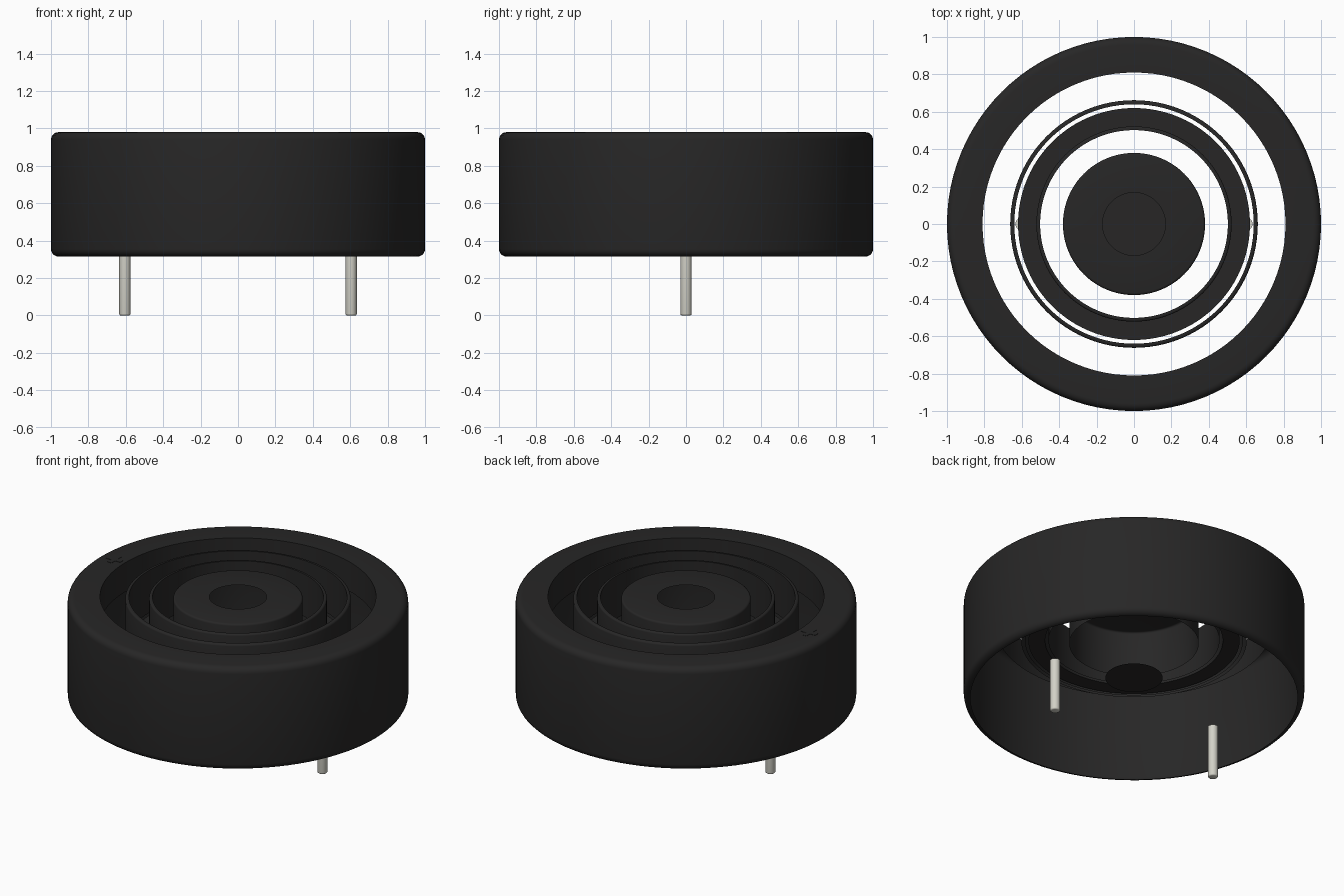
import bpy, bmesh, math
from mathutils import Matrix

if "Cube" in bpy.data.objects:
    bpy.data.objects.remove(bpy.data.objects["Cube"], do_unlink=True)

SEGMENTS = 96


def material(name, rgb, roughness):
    m = bpy.data.materials.new(name)
    m.use_nodes = True
    m.diffuse_color = (*rgb, 1)
    bsdf = m.node_tree.nodes["Principled BSDF"]
    bsdf.inputs["Base Color"].default_value = (*rgb, 1)
    bsdf.inputs["Roughness"].default_value = roughness
    return m


black = material("black plastic", (0.0200, 0.0195, 0.0195), 0.6)
metal = material("pin metal", (0.645, 0.638, 0.571), 0.5)


def finish(name, bm, mat):
    mesh = bpy.data.meshes.new(name)
    bm.to_mesh(mesh)
    bm.free()
    mesh.materials.append(mat)
    ob = bpy.data.objects.new(name, mesh)
    bpy.context.collection.objects.link(ob)
    bpy.ops.object.select_all(action="DESELECT")
    ob.select_set(True)
    bpy.context.view_layer.objects.active = ob
    bpy.ops.object.shade_smooth_by_angle(angle=math.radians(35))
    return ob


def arc(cx, cz, r, start, end, steps=5):
    """Points of a rounded profile corner, angles in degrees."""
    angles = [math.radians(start + (end - start) * i / steps) for i in range(steps + 1)]
    return [(cx + r * math.cos(a), cz + r * math.sin(a)) for a in angles]


def lathe(name, profile, mat, at=(0, 0, 0), segments=SEGMENTS):
    """Turn (radius, height) points round the z axis: up the outside, down the inside."""
    bm = bmesh.new()
    rings = []
    for r, z in profile:
        if r < 1e-6:
            rings.append([bm.verts.new((0, 0, z))] * segments)
        else:
            rings.append([bm.verts.new((r * math.cos(2 * math.pi * i / segments),
                                        r * math.sin(2 * math.pi * i / segments), z))
                          for i in range(segments)])
    for a, b in zip(rings, rings[1:]):
        for i in range(segments):
            j = (i + 1) % segments
            corners = list(dict.fromkeys((a[i], a[j], b[j], b[i])))
            bm.faces.new(corners)
    bmesh.ops.transform(bm, matrix=Matrix.Translation(at), verts=bm.verts)
    return finish(name, bm, mat)


TOP, FLOOR = 0.975, 0.70

# Outer housing: open underneath, rounded edges, wide rim with an inner lip
lathe("housing",
      arc(0.96, 0.355, 0.04, -90, 0) + arc(0.96, 0.94, 0.04, 0, 90)
      + [(0.81, 0.98), (0.81, 0.79)], black)

# Thin outer grille ring
lathe("outer_ring",
      [(0.662, FLOOR)] + arc(0.65, TOP - 0.012, 0.012, 0, 90, 3)
      + [(0.64, TOP), (0.64, FLOOR)], black)

# Inner grille ring with its recessed flange
lathe("inner_ring",
      [(0.62, FLOOR), (0.522, FLOOR)] + arc(0.512, TOP - 0.01, 0.01, 0, 90, 3)
      + [(0.502, TOP), (0.502, FLOOR)], black)

# Central hub with the sound hole, and the disc seen through it
lathe("center_hub",
      [(0.38, 0.68)] + arc(0.368, TOP - 0.012, 0.012, 0, 90, 3) + [(0.168, TOP)], black)
lathe("sound_disc", [(0.168, 0.45), (0, 0.45)], black)

# Polarity mark on the rim
bm = bmesh.new()
a, b = 0.05, 0.014
outline = [(b, b), (b, a), (-b, a), (-b, b), (-a, b), (-a, -b),
           (-b, -b), (-b, -a), (b, -a), (b, -b), (a, -b), (a, b)]
face = bm.faces.new([bm.verts.new((x - 0.885, y, 0.979)) for x, y in outline])
top = bmesh.ops.extrude_face_region(bm, geom=[face])
bmesh.ops.translate(bm, vec=(0, 0, 0.003),
                    verts=[v for v in top["geom"] if isinstance(v, bmesh.types.BMVert)])
bmesh.ops.recalc_face_normals(bm, faces=bm.faces)
finish("plus_mark", bm, black)

# Contact pins
pin = ([(0, 0)] + arc(0.021, 0.009, 0.009, -90, 0, 3)
       + [(0.03, 0.34), (0, 0.34)])
for side, x in (("left", 0.605), ("right", -0.605)):
    lathe(side + "_pin", pin, metal, (x, 0, 0), 24)
